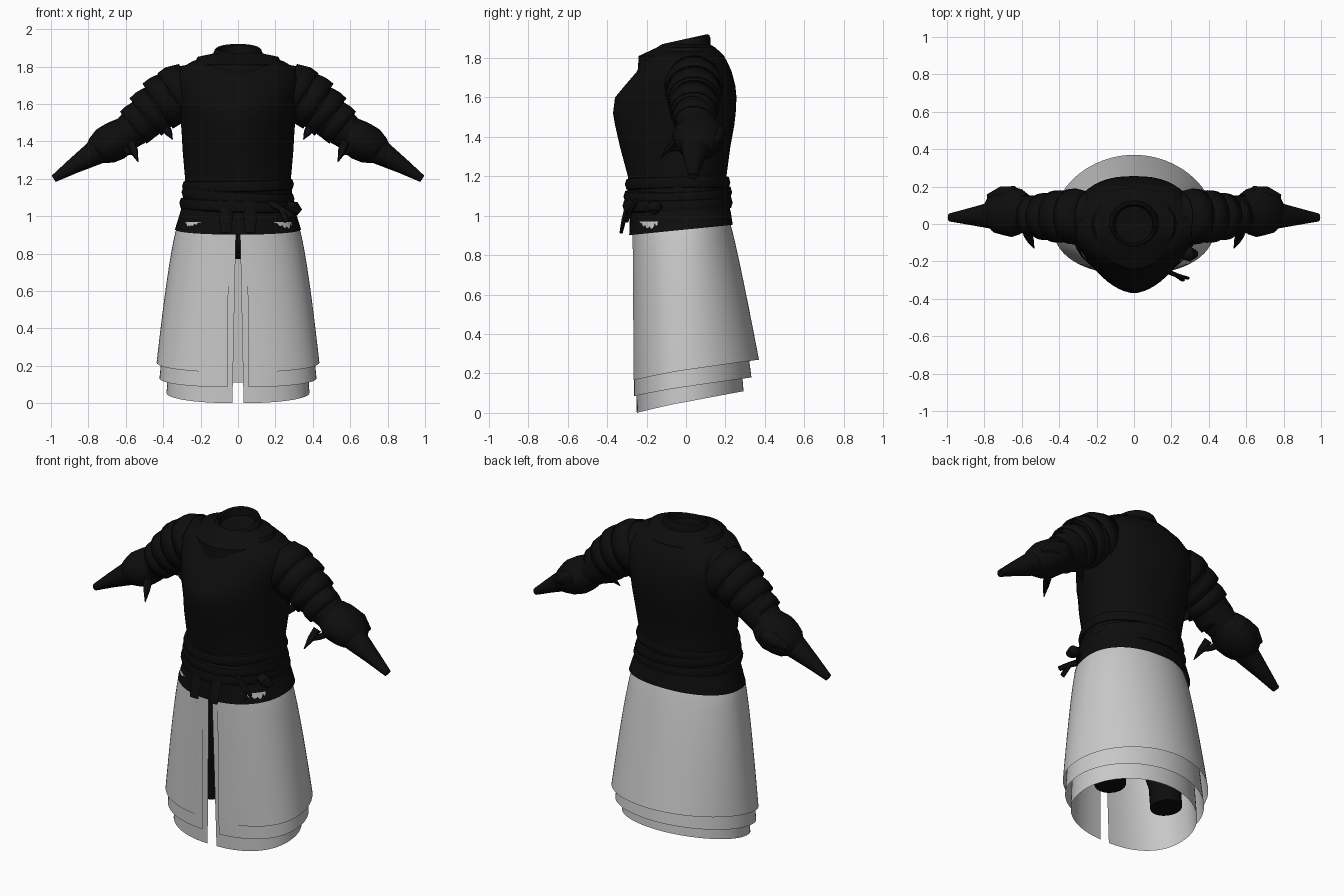
import bpy
import bmesh
from math import sin, cos, pi, radians, copysign
from mathutils import Vector

if "Cube" in bpy.data.objects:
    bpy.data.objects.remove(bpy.data.objects["Cube"], do_unlink=True)


def material(name, rgb):
    m = bpy.data.materials.new(name)
    m.use_nodes = True
    m.diffuse_color = (*rgb, 1)
    bsdf = next(n for n in m.node_tree.nodes if n.type == "BSDF_PRINCIPLED")
    bsdf.inputs["Base Color"].default_value = (*rgb, 1)
    return m


BLACK = material("black leather", (0.004, 0.004, 0.004))
GREY = material("grey cloth", (0.58, 0.58, 0.58))


def build(name, rings, mat, closed=True, caps=(False, False), mirror=False, thick=0, angle=35):
    """Skin a list of equally long point rings into one object."""
    bm = bmesh.new()
    rows = [[bm.verts.new(p) for p in ring] for ring in rings]
    count = len(rows[0])
    for a, b in zip(rows, rows[1:]):
        for i in range(count if closed else count - 1):
            j = (i + 1) % count
            bm.faces.new((a[i], a[j], b[j], b[i]))
    if caps[0]:
        bm.faces.new(rows[0])
    if caps[1]:
        bm.faces.new(rows[-1])
    bmesh.ops.recalc_face_normals(bm, faces=bm.faces)
    mesh = bpy.data.meshes.new(name)
    bm.to_mesh(mesh)
    bm.free()
    mesh.materials.append(mat)
    ob = bpy.data.objects.new(name, mesh)
    bpy.context.collection.objects.link(ob)
    bpy.ops.object.select_all(action="DESELECT")
    ob.select_set(True)
    bpy.context.view_layer.objects.active = ob
    bpy.ops.object.shade_smooth_by_angle(angle=radians(angle))
    if thick:
        mod = ob.modifiers.new("thickness", "SOLIDIFY")
        mod.thickness = thick
    if mirror:
        ob.modifiers.new("mirror", "MIRROR")
    return ob


def power(value, n):
    return copysign(abs(value) ** (2 / n), value)


def body_point(a, w, front, back, nf=2, nb=2):
    """Point on a rounded outline; angle 0 is the front centre."""
    n = nf if cos(a) > 0 else nb
    return power(sin(a), n) * w, -power(cos(a), n) * (front if cos(a) > 0 else back)


def body_ring(z, w, front, back, nf=2, nb=2, tilt=0, lean=0, sides=56):
    ring = []
    for i in range(sides):
        x, y = body_point(2 * pi * i / sides, w, front, back, nf, nb)
        ring.append((x, y, z + tilt * y + lean * x))
    return ring


def tube_rings(stations, sides=24):
    """Rings around a path of (x, y, z, radius, depth radius) stations."""
    pts = [Vector(s[:3]) for s in stations]
    rings = []
    for i, s in enumerate(stations):
        t = (pts[min(i + 1, len(pts) - 1)] - pts[max(i - 1, 0)]).normalized()
        side = Vector((0, 1, 0))
        side = (side - t * side.dot(t)).normalized()
        up = t.cross(side)
        rings.append([pts[i] + up * cos(2 * pi * k / sides) * s[3]
                      + side * sin(2 * pi * k / sides) * s[4] for k in range(sides)])
    return rings


# Breastplate and tunic
build("tunic_body", [
    body_ring(0.93, 0.337, 0.288, 0.237, 2.2, 2.2, tilt=0.1),
    body_ring(1.0, 0.315, 0.285, 0.228, 2.1, 2.2, tilt=0.06),
    body_ring(1.08, 0.292, 0.283, 0.212),
    body_ring(1.2, 0.283, 0.295, 0.205, 1.9),
    body_ring(1.35, 0.296, 0.335, 0.225, 1.8, 2.2),
    body_ring(1.46, 0.302, 0.36, 0.245, 1.7, 2.4),
    body_ring(1.52, 0.308, 0.37, 0.252, 1.7, 2.4),
    body_ring(1.6, 0.32, 0.36, 0.256, 1.7, 2.4),
    body_ring(1.66, 0.33, 0.31, 0.25, 1.8, 2.4),
    body_ring(1.73, 0.335, 0.25, 0.232, 2, 2.3),
    body_ring(1.79, 0.31, 0.22, 0.205),
    body_ring(1.83, 0.24, 0.18, 0.17),
    body_ring(1.85, 0.13, 0.12, 0.12)], BLACK, caps=(False, True))

# Neck guard and hollow collar
build("neck_guard", [
    body_ring(1.73, 0.245, 0.245, 0.21, 1.8),
    body_ring(1.81, 0.24, 0.24, 0.195, 1.8),
    body_ring(1.852, 0.215, 0.15, 0.15),
    body_ring(1.87, 0.13, 0.12, 0.12)], BLACK)
build("collar", [
    body_ring(z, r, r, r * 0.95, tilt=0.22) for z, r in
    ((1.83, 0.13), (1.87, 0.132), (1.89, 0.124), (1.897, 0.114), (1.89, 0.104), (1.85, 0.1))],
    BLACK, caps=(False, True))

# Wrapped waist belts
belts = (("upper_belt", 1.165, 0.287, 0.298, 0.213, 0.02, 0.02),
         ("middle_belt", 1.11, 0.29, 0.305, 0.222, 0.04, -0.06),
         ("lower_belt", 1.06, 0.302, 0.31, 0.225, 0.03, -0.03))
for name, z, w, front, back, tilt, lean in belts:
    build(name, [body_ring(z + dz, w + g, front + g, back + g, tilt=tilt, lean=lean)
                 for dz, g in ((-0.032, -0.015), (-0.026, 0.004), (0, 0.012),
                               (0.026, 0.004), (0.032, -0.015))], BLACK)

# Hanging strap ends and side knot
build("strap_ends", tube_rings([(0.06, -0.3, 1.04, 0.035, 0.012), (0.065, -0.315, 0.98, 0.035, 0.012),
                                (0.065, -0.33, 0.91, 0.028, 0.008)], 8),
      BLACK, caps=(True, True), mirror=True)
for i, (x, y, z) in enumerate(((0.29, -0.29, 1.0), (0.26, -0.3, 0.97))):
    build(f"belt_tassel_{i + 1}", tube_rings([(0.17, -0.25, 1.07, 0.02, 0.014), (0.23, -0.275, 1.04, 0.016, 0.012),
                                             (x, y, z, 0.014, 0.008)], 8), BLACK, caps=(True, True))
build("belt_knot", tube_rings([(0.26, -0.16, 1.06, 0.02, 0.03), (0.3, -0.16, 1.045, 0.035, 0.04),
                               (0.33, -0.16, 1.02, 0.02, 0.02)], 12), BLACK, caps=(True, True))

# Sleeves with gauntlet cones, mirrored
build("arms", tube_rings([
    (0.16, 0.04, 1.67, 0.11, 0.12), (0.24, 0.04, 1.675, 0.138, 0.135),
    (0.31, 0.04, 1.655, 0.148, 0.14), (0.37, 0.04, 1.62, 0.14, 0.135),
    (0.44, 0.04, 1.575, 0.122, 0.12), (0.52, 0.05, 1.5, 0.108, 0.105),
    (0.59, 0.055, 1.445, 0.092, 0.095), (0.68, 0.055, 1.39, 0.085, 0.09),
    (0.77, 0.045, 1.335, 0.066, 0.07), (0.88, 0.04, 1.268, 0.042, 0.045),
    (0.985, 0.035, 1.2, 0.02, 0.022)]), BLACK, caps=(True, True), mirror=True)

# Overlapping arm plates
lames = (((0.25, 1.69, 0.14), (0.31, 1.658, 0.158), (0.345, 1.635, 0.155)),
         ((0.34, 1.65, 0.138), (0.39, 1.615, 0.148), (0.43, 1.588, 0.145)),
         ((0.42, 1.595, 0.122), (0.46, 1.56, 0.133), (0.495, 1.53, 0.131)),
         ((0.49, 1.535, 0.105), (0.53, 1.498, 0.114), (0.56, 1.473, 0.111)))
for i, lame in enumerate(lames):
    build(f"arm_plate_{i + 1}", tube_rings([(x, 0.04, z, r, r * 0.95) for x, z, r in lame]),
          BLACK, mirror=True, thick=0.008)

# Elbow guards with rear wings
build("elbow_guards", tube_rings([
    (0.585, 0.06, 1.45, 0.09, 0.1), (0.62, 0.065, 1.425, 0.1, 0.125),
    (0.66, 0.065, 1.4, 0.105, 0.135), (0.71, 0.06, 1.375, 0.1, 0.12),
    (0.75, 0.055, 1.35, 0.08, 0.105), (0.77, 0.05, 1.335, 0.064, 0.07)]), BLACK, mirror=True)
build("elbow_wings", tube_rings([
    (0.63, 0.13, 1.43, 0.03, 0.03), (0.65, 0.165, 1.42, 0.045, 0.04),
    (0.71, 0.16, 1.4, 0.045, 0.04), (0.78, 0.14, 1.37, 0.015, 0.02)], 12),
    BLACK, caps=(True, True), mirror=True)

# Pointed strap ends below the elbows and armpits
for name, a, b, r in (("elbow_spikes", (0.57, -0.05, 1.39), (0.535, -0.13, 1.29), 0.025),
                      ("elbow_rear_spikes", (0.61, -0.01, 1.36), (0.55, -0.08, 1.325), 0.02),
                      ("armpit_straps", (0.39, 0, 1.48), (0.35, -0.02, 1.41), 0.025)):
    build(name, tube_rings([(*a, r, r), (*Vector(a).lerp(Vector(b), 0.5), r * 0.8, r * 0.6),
                            (*b, 0.002, 0.002)], 8), BLACK, caps=(True, True), mirror=True)


# Layered split skirt
def mix(a, b, t):
    return a + (b - a) * t


def skirt_layer(name, inset, size, hem, gap, steps=72, rows=14):
    """Open sheet split at the front; the hem rises from front to back."""
    rings = []
    for r in range(rows + 1):
        v = r / rows
        w = mix(0.316 - inset, size[0], v ** 0.7)
        front = mix(0.277 - inset, size[1], v)
        back = mix(0.222 - inset, size[2], v ** 0.9)
        half = mix(gap[0], gap[1], v)
        start = (half / w) ** 1.15
        ring = []
        for i in range(steps + 1):
            a = mix(start, 2 * pi - start, i / steps)
            x, y = body_point(a, w, front, back, 2.3, 1.95)
            rise = (1 - cos(a)) / 2
            ring.append((x, y, mix(0.97, mix(hem[0], hem[1], rise), v)))
        rings.append(ring)
    build(name, rings, GREY, closed=False)


skirt_layer("outer_skirt", 0, (0.435, 0.27, 0.37), (0.165, 0.27), (0.09, 0.11))
skirt_layer("middle_skirt", 0.005, (0.42, 0.264, 0.332), (0.085, 0.18), (0.05, 0.055))
skirt_layer("inner_skirt", 0.01, (0.382, 0.25, 0.292), (0.0, 0.11), (0.01, 0.03))

# Trousers under the skirt
build("trouser_seat", [body_ring(0.92 - 0.15 * cos(t), 0.25 * sin(t) + 0.004, 0.2 * sin(t) + 0.004,
                                 0.17 * sin(t) + 0.004, sides=32)
                       for t in [pi * i / 10 for i in range(11)]], BLACK, caps=(True, True))
build("trouser_legs", tube_rings([(0.125, 0.0, 0.92, 0.115, 0.14), (0.14, 0.0, 0.7, 0.115, 0.13),
                                  (0.17, 0.01, 0.45, 0.1, 0.11), (0.195, 0.03, 0.3, 0.085, 0.095),
                                  (0.2, 0.035, 0.16, 0.085, 0.09)]),
      BLACK, caps=(True, True), mirror=True)
